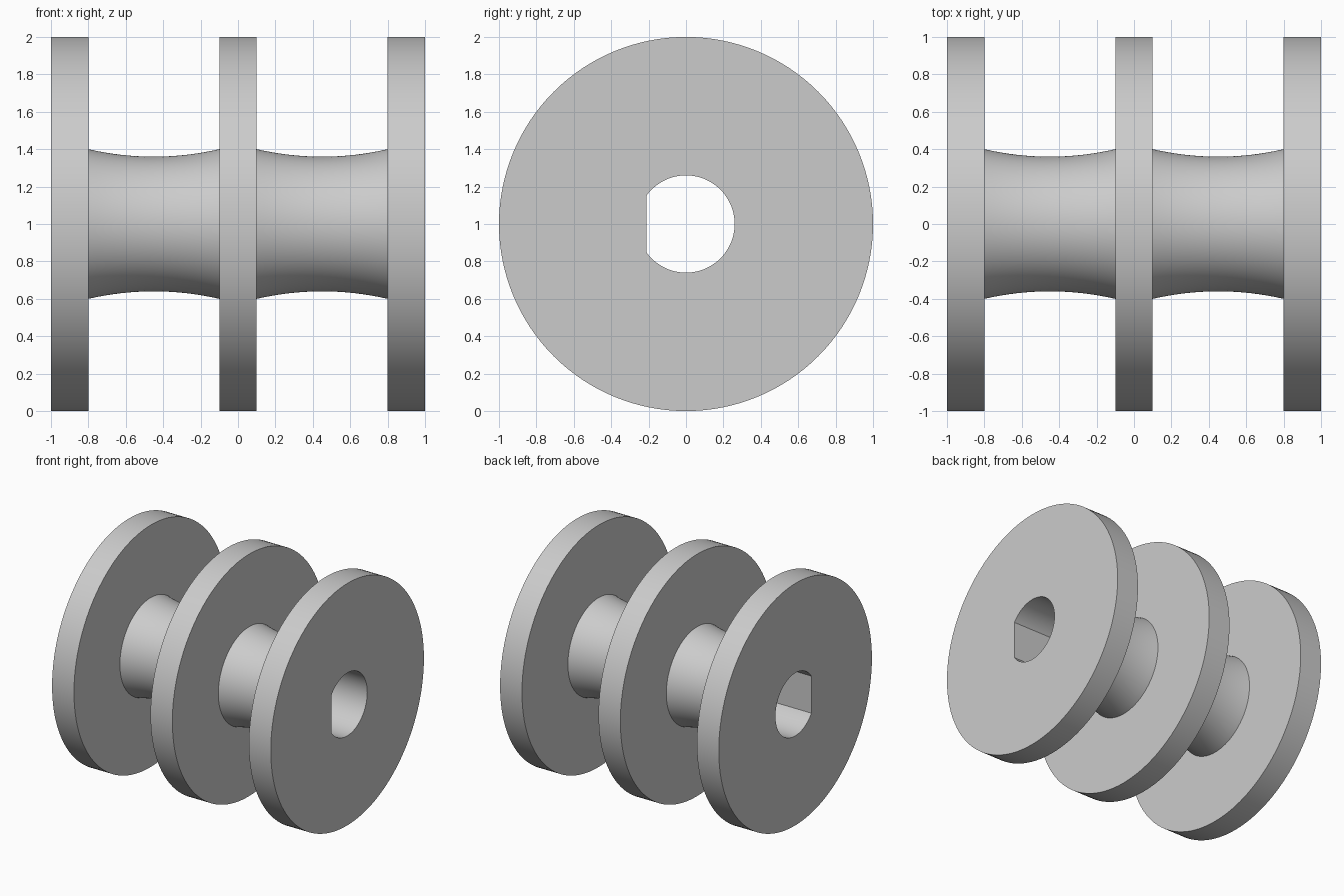
import bpy, bmesh
from math import sin, cos, asin, pi, tau, radians

if "Cube" in bpy.data.objects:
    bpy.data.objects.remove(bpy.data.objects["Cube"], do_unlink=True)

SEGMENTS = 128
CENTRE_Z = 1.0

grey = bpy.data.materials.new("plain_grey")
grey.use_nodes = True
colour = (0.6, 0.6, 0.6, 1)
grey.diffuse_color = colour
grey.node_tree.nodes["Principled BSDF"].inputs["Base Color"].default_value = colour


def loft(name, sections):
    """Join equal-length point loops into a closed solid."""
    bm = bmesh.new()
    loops = [[bm.verts.new(p) for p in s] for s in sections]
    for a, b in zip(loops, loops[1:]):
        for i in range(len(a)):
            j = (i + 1) % len(a)
            bm.faces.new((a[i], a[j], b[j], b[i]))
    bm.faces.new(loops[0])
    bm.faces.new(loops[-1])
    bmesh.ops.recalc_face_normals(bm, faces=bm.faces)
    mesh = bpy.data.meshes.new(name)
    bm.to_mesh(mesh)
    bm.free()
    mesh.materials.append(grey)
    obj = bpy.data.objects.new(name, mesh)
    bpy.context.collection.objects.link(obj)
    return obj


def circle(x, r):
    return [(x, r * cos(tau * i / SEGMENTS), CENTRE_Z + r * sin(tau * i / SEGMENTS))
            for i in range(SEGMENTS)]


# Waisted hub between two flanges
def hub(x0, x1, steps=16):
    return [(x0 + (x1 - x0) * i / steps, 0.36 + 0.04 * (2 * i / steps - 1) ** 2)
            for i in range(steps + 1)]


# Spool outline: three flanges and two hubs
profile = [(-1, 1), (-0.8, 1)] + hub(-0.8, -0.1)
profile += [(-0.1, 1), (0.1, 1)] + hub(0.1, 0.8)
profile += [(0.8, 1), (1, 1)]
spool = loft("spool", [circle(x, r) for x, r in profile])

# D-shaped shaft bore, flat towards the front
R, FLAT = 0.26, 0.21
start = -pi / 2 - asin(FLAT / R) + pi / 2   # angle of one flat corner
start = -pi + (pi / 2 - asin(FLAT / R))
count = 80
arc = [start + (-2 * start) * i / count for i in range(count + 1)]
bore = loft("bore_cutter", [[(x, R * cos(a), CENTRE_Z + R * sin(a)) for a in arc]
                            for x in (-1.2, 1.2)])

cut = spool.modifiers.new("shaft_bore", 'BOOLEAN')
cut.operation = 'DIFFERENCE'
cut.solver = 'EXACT'
cut.object = bore

bpy.ops.object.select_all(action='DESELECT')
spool.select_set(True)
bpy.context.view_layer.objects.active = spool
bpy.ops.object.modifier_apply(modifier=cut.name)
bpy.data.objects.remove(bore, do_unlink=True)

# Smooth curved walls, sharp rims
bpy.ops.object.shade_smooth_by_angle(angle=radians(30))
